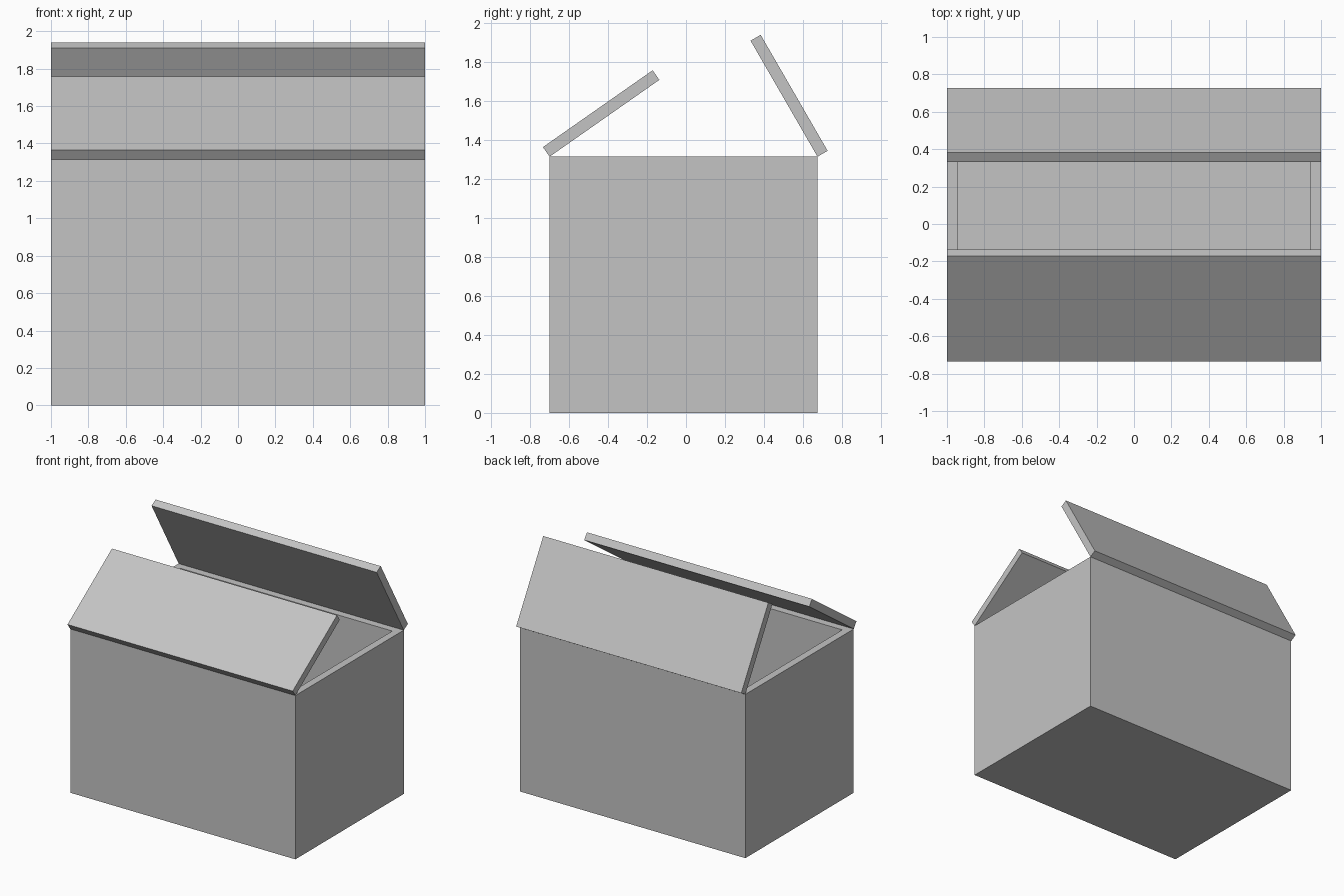
import bpy
import bmesh
from math import cos, sin, radians

old = bpy.data.objects.get("Cube")
if old:
    bpy.data.objects.remove(old, do_unlink=True)

FRONT, BACK, HEIGHT, WALL = -0.70, 0.675, 1.315, 0.06
FLAP = (BACK - FRONT) / 2

# One plain grey for everything
grey = bpy.data.materials.new("plain grey")
grey.use_nodes = True
color = (0.55, 0.55, 0.55, 1)
grey.diffuse_color = color
grey.node_tree.nodes["Principled BSDF"].inputs["Base Color"].default_value = color


def add_object(name, bm):
    bmesh.ops.recalc_face_normals(bm, faces=bm.faces[:])
    mesh = bpy.data.meshes.new(name)
    bm.to_mesh(mesh)
    bm.free()
    mesh.materials.append(grey)
    obj = bpy.data.objects.new(name, mesh)
    bpy.context.collection.objects.link(obj)
    return obj


def extrude_profile(bm, profile):
    """Extrude a closed (y, z) outline across the full width."""
    face = bm.faces.new([bm.verts.new((-1, y, z)) for y, z in profile])
    result = bmesh.ops.extrude_face_region(bm, geom=[face], use_keep_orig=True)
    verts = [g for g in result["geom"] if isinstance(g, bmesh.types.BMVert)]
    bmesh.ops.translate(bm, verts=verts, vec=(2, 0, 0))


# Open box: inset the top, then sink it to the floor
bm = bmesh.new()
extrude_profile(bm, [(FRONT, 0), (BACK, 0), (BACK, HEIGHT), (FRONT, HEIGHT)])
bmesh.ops.recalc_face_normals(bm, faces=bm.faces[:])
top = max(bm.faces, key=lambda f: f.calc_center_median().z)
bmesh.ops.inset_region(bm, faces=[top], thickness=WALL, use_even_offset=True)
result = bmesh.ops.extrude_face_region(bm, geom=[top])
verts = [g for g in result["geom"] if isinstance(g, bmesh.types.BMVert)]
bmesh.ops.translate(bm, verts=verts, vec=(0, 0, WALL - HEIGHT))
if top.is_valid:
    bmesh.ops.delete(bm, geom=[top], context="FACES_ONLY")
add_object("box_body", bm)


# Lid flaps, hinged on the outer top edges
def add_flap(name, hinge_y, inward, degrees):
    a = radians(degrees)
    along = (inward * cos(a) * FLAP, sin(a) * FLAP)
    out = (-inward * sin(a) * WALL, cos(a) * WALL)
    profile = [(hinge_y + i * along[0] + j * out[0],
                HEIGHT + i * along[1] + j * out[1])
               for i, j in ((0, 0), (1, 0), (1, 1), (0, 1))]
    bm = bmesh.new()
    extrude_profile(bm, profile)
    add_object(name, bm)


add_flap("front_flap", FRONT, 1, 35)
add_flap("back_flap", BACK, -1, 60)
